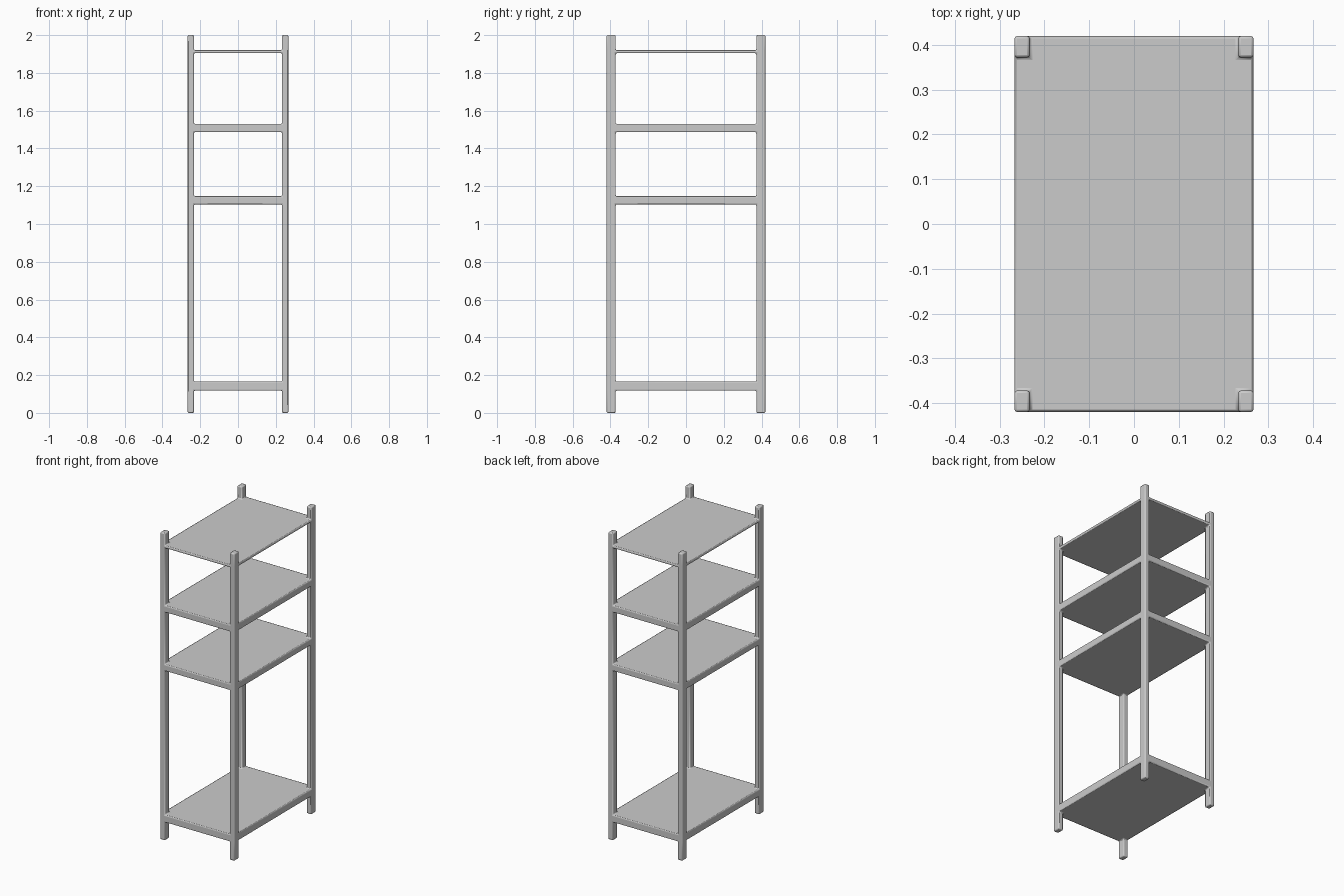
import bpy, bmesh, math

if "Cube" in bpy.data.objects:
    bpy.data.objects.remove(bpy.data.objects["Cube"])

# Breakpoints of the rack: outer faces and inner faces of the posts
XS = [-0.267, -0.233, 0.233, 0.267]
YS = [-0.42, -0.372, 0.372, 0.42]
# Floor, then bottom/top of each shelf, then post tops
ZS = [0, 0.118, 0.166, 1.104, 1.147, 1.486, 1.53, 1.904, 1.92, 2.0]


def solid(i, j, k):
    """Corner columns are posts; odd layers are full shelves."""
    if not (0 <= i < 3 and 0 <= j < 3 and 0 <= k < len(ZS) - 1):
        return False
    return k % 2 == 1 or (i != 1 and j != 1)


# One continuous welded body: skin only the exposed cell faces
bm = bmesh.new()
verts = {}


def vert(p):
    if p not in verts:
        verts[p] = bm.verts.new((XS[p[0]], YS[p[1]], ZS[p[2]]))
    return verts[p]


for i in range(3):
    for j in range(3):
        for k in range(len(ZS) - 1):
            if not solid(i, j, k):
                continue
            cell = (i, j, k)
            for axis in range(3):
                u, v = (axis + 1) % 3, (axis + 2) % 3
                for side in (0, 1):
                    near = list(cell)
                    near[axis] += 1 if side else -1
                    if solid(*near):
                        continue
                    ring = []
                    for du, dv in ((0, 0), (1, 0), (1, 1), (0, 1)):
                        p = list(cell)
                        p[axis] += side
                        p[u] += du
                        p[v] += dv
                        ring.append(vert(tuple(p)))
                    bm.faces.new(ring if side else ring[::-1])

mesh = bpy.data.meshes.new("shelf_rack")
bm.to_mesh(mesh)
bm.free()
rack = bpy.data.objects.new("shelf_rack", mesh)
bpy.context.collection.objects.link(rack)

# Rounded edges and small fillets where posts meet shelves
bevel = rack.modifiers.new("rounded_edges", 'BEVEL')
bevel.width = 0.006
bevel.segments = 2
bevel.limit_method = 'ANGLE'
bevel.angle_limit = math.radians(40)

bpy.context.view_layer.objects.active = rack
rack.select_set(True)
bpy.ops.object.shade_smooth_by_angle(angle=math.radians(30))
